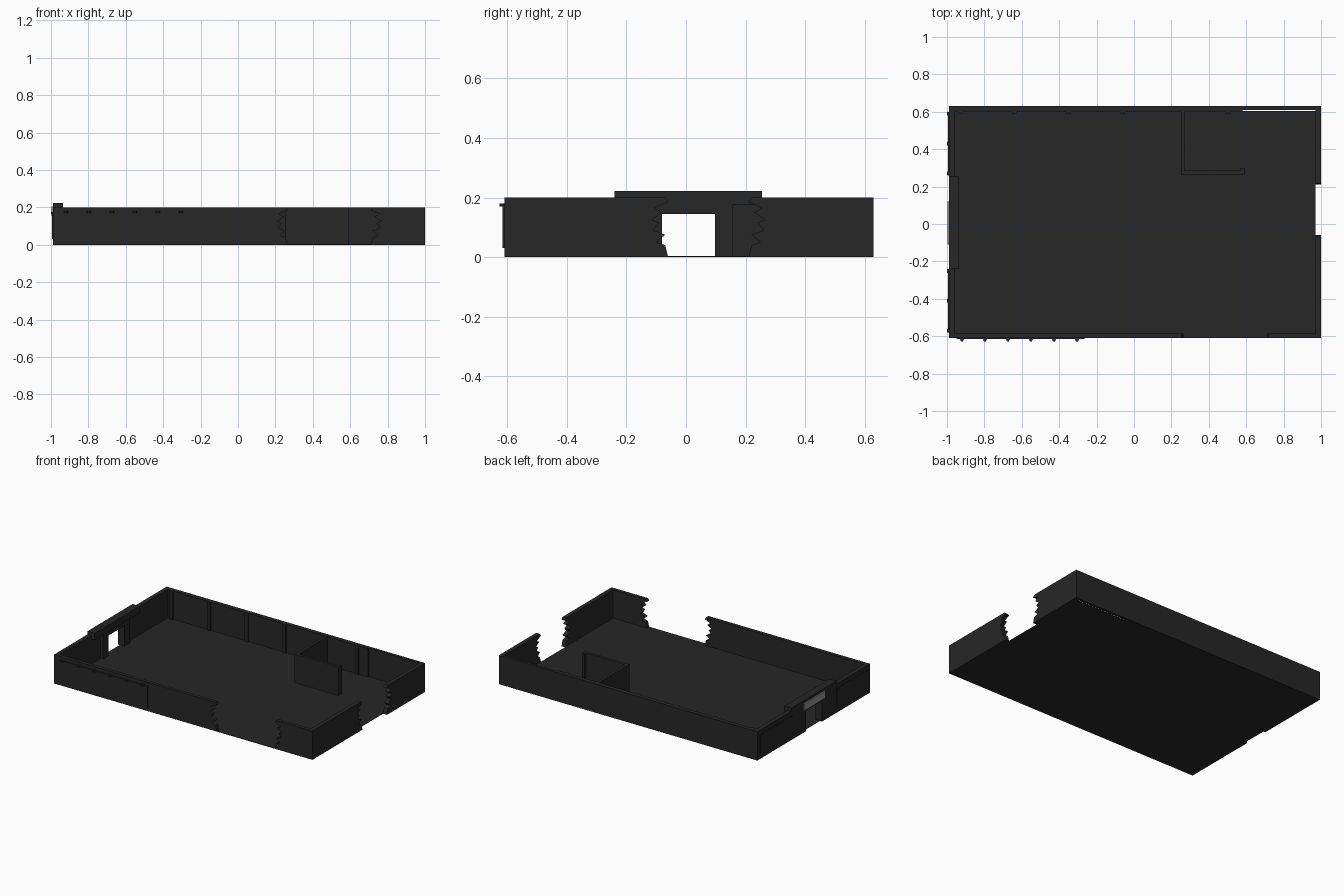
import bpy, bmesh
from mathutils import Vector

if "Cube" in bpy.data.objects:
    bpy.data.objects.remove(bpy.data.objects["Cube"])


def material(name, v):
    m = bpy.data.materials.new(name)
    m.diffuse_color = (v, v, v, 1)
    m.use_nodes = True
    m.node_tree.nodes["Principled BSDF"].inputs["Base Color"].default_value = m.diffuse_color
    return m


DARK = material("charcoal", 0.02)
GREY = material("sign_grey", 0.3)


def prism(name, pts, offset, mat=DARK):
    """Extrude a closed outline of 3D points along an offset."""
    bm = bmesh.new()
    f = bm.faces.new([bm.verts.new(p) for p in pts])
    ext = bmesh.ops.extrude_face_region(bm, geom=[f])
    vs = [e for e in ext["geom"] if isinstance(e, bmesh.types.BMVert)]
    bmesh.ops.translate(bm, verts=vs, vec=Vector(offset))
    if not any(len(g.verts) == len(pts) and g is f for g in bm.faces):
        bm.faces.new([v for v in bm.verts if v not in vs][:len(pts)])
    bmesh.ops.recalc_face_normals(bm, faces=bm.faces)
    me = bpy.data.meshes.new(name)
    bm.to_mesh(me)
    bm.free()
    me.materials.append(mat)
    ob = bpy.data.objects.new(name, me)
    bpy.context.collection.objects.link(ob)
    return ob


def box(name, x0, x1, y0, y1, z0, z1, mat=DARK):
    return prism(name, [(x0, y0, z0), (x1, y0, z0), (x1, y1, z0), (x0, y1, z0)],
                 (0, 0, z1 - z0), mat)


def wall_x(name, outline, y0, y1):
    return prism(name, [(a, y0, z) for a, z in outline], (0, y1 - y0, 0))


def wall_y(name, outline, x0, x1):
    return prism(name, [(x0, a, z) for a, z in outline], (x1 - x0, 0, 0))


# Broken edge: (depth into the gap, height), bottom to top
JAG = [(0.03, 0), (0.02, 0.04), (-0.01, 0.05), (0.02, 0.075), (-0.02, 0.09),
       (0.0, 0.115), (-0.025, 0.125), (0.01, 0.15), (-0.015, 0.165), (0.03, 0.185), (0.02, 0.2)]


def broken(far, edge):
    """Wall outline running from a straight end to a ragged broken end."""
    s = 1 if edge > far else -1
    return [(far, 0)] + [(edge + s * d, z) for d, z in JAG] + [(far, 0.2)]


# Floor
box("floor", -0.975, 0.97, -0.61, 0.605, 0.0, 0.003)

# Front wall and right wall, each with a blasted gap
wall_x("front_wall_left", broken(-0.99, 0.235), -0.61, -0.585)
wall_x("front_wall_right", broken(1.0, 0.74), -0.61, -0.585)
wall_y("right_wall_front", broken(-0.61, -0.09), 0.97, 1.0)
wall_y("right_wall_back", broken(0.63, 0.24), 0.97, 1.0)

# Back wall, thicker left of the small room
box("back_wall", -0.99, 1.0, 0.61, 0.63, 0, 0.2)
box("back_wall_lining", -0.96, 0.58, 0.6, 0.61, 0, 0.2)
for i, x in enumerate((-0.93, -0.64, -0.35, -0.06, 0.5)):
    box(f"back_pilaster_{i}", x - 0.012, x + 0.012, 0.59, 0.6, 0, 0.2)

# Entrance wall with doorway
wall_y("entrance_wall", [(-0.61, 0), (-0.08, 0), (-0.08, 0.145), (0.097, 0.145),
                         (0.097, 0), (0.63, 0), (0.63, 0.2), (-0.61, 0.2)], -0.99, -0.96)
box("entrance_parapet", -0.99, -0.935, -0.24, 0.255, 0.175, 0.222)
for y0, y1, n in ((-0.14, -0.08, "front"), (0.097, 0.157, "back")):
    box(f"door_jamb_{n}", -0.96, -0.94, y0, y1, 0, 0.175)
box("door_lintel", -0.96, -0.94, -0.14, 0.157, 0.145, 0.175)

# Blank sign above the door
box("blank_sign", -0.998, -0.99, -0.11, 0.12, 0.155, 0.205, GREY)

# Small corner room
box("room_side_wall", 0.25, 0.27, 0.265, 0.6, 0, 0.2)
box("room_front_wall", 0.25, 0.59, 0.265, 0.285, 0, 0.2)
box("room_return_wall", 0.57, 0.59, 0.265, 0.3, 0, 0.2)

# Display panels and lamps on the front
box("front_panel", -0.95, -0.265, -0.616, -0.61, 0.03, 0.175)
for i in range(6):
    x = -0.92 + 0.123 * i
    prism(f"front_lamp_{i}", [(x - 0.012, -0.61, 0.17), (x + 0.012, -0.61, 0.17),
                              (x + 0.006, -0.627, 0.17), (x - 0.006, -0.627, 0.17)], (0, 0, 0.01))

# Display panels and lamps on the entrance side
for n, ys in (("front", (-0.57, -0.41, -0.25)), ("back", (0.27, 0.43, 0.59))):
    box(f"entrance_panel_{n}", -0.994, -0.99, ys[0] - 0.01, ys[2] + 0.01, 0.03, 0.17)
    for i, y in enumerate(ys):
        prism(f"entrance_lamp_{n}_{i}", [(-0.99, y - 0.005, 0.165), (-0.99, y + 0.005, 0.165),
                                         (-1.0, y + 0.012, 0.165), (-1.0, y - 0.012, 0.165)],
              (0, 0, 0.01))
